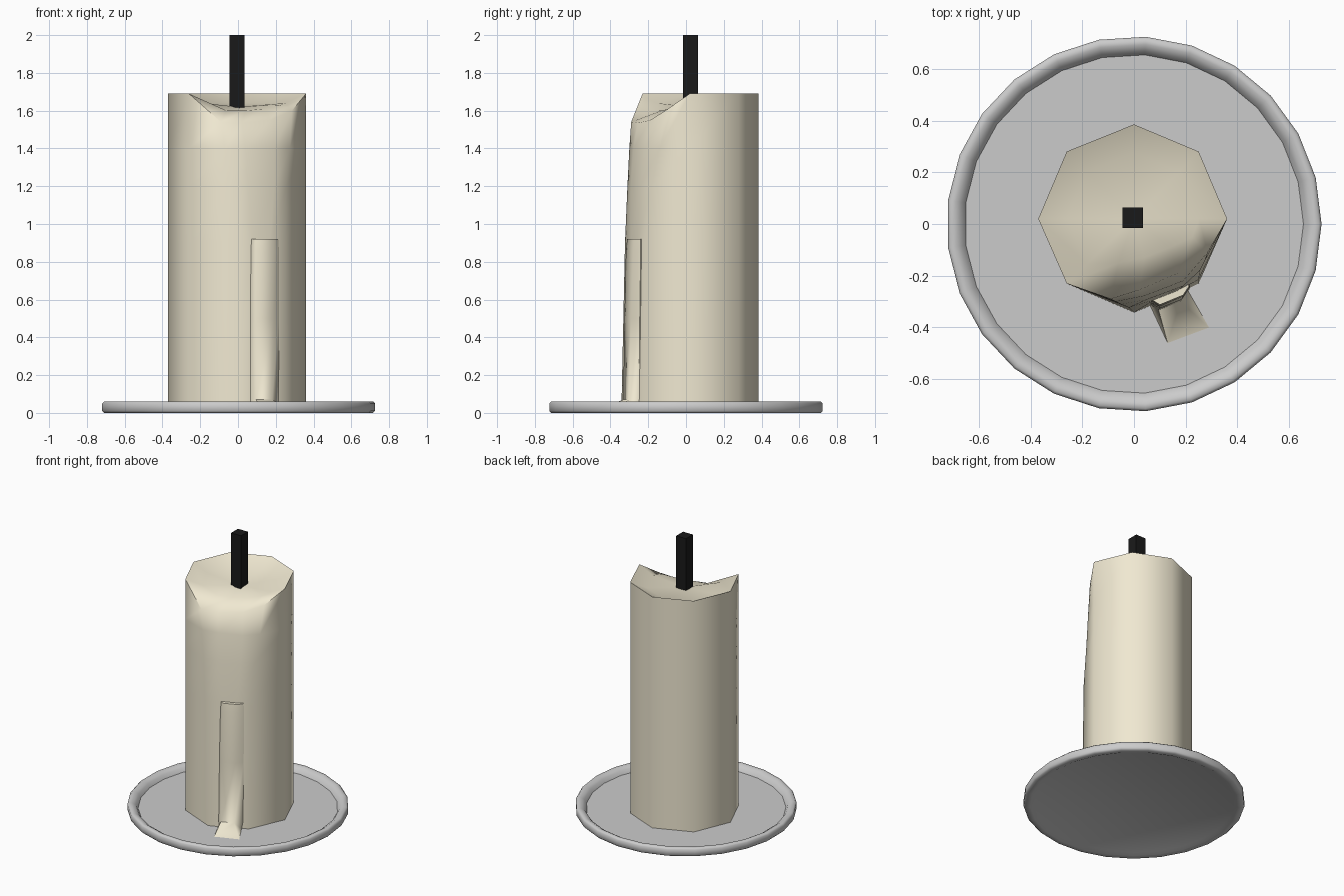
import bpy, bmesh, math

if "Cube" in bpy.data.objects:
    bpy.data.objects.remove(bpy.data.objects["Cube"])


def colour(name, rgb):
    m = bpy.data.materials.new(name)
    m.diffuse_color = (*rgb, 1)
    m.use_nodes = True
    m.node_tree.nodes["Principled BSDF"].inputs["Base Color"].default_value = m.diffuse_color
    return m


def make(name, bm, mat=None, angle=60):
    bmesh.ops.recalc_face_normals(bm, faces=bm.faces)
    me = bpy.data.meshes.new(name)
    bm.to_mesh(me)
    bm.free()
    ob = bpy.data.objects.new(name, me)
    bpy.context.collection.objects.link(ob)
    if mat:
        me.materials.append(mat)
    bpy.ops.object.select_all(action='DESELECT')
    ob.select_set(True)
    bpy.context.view_layer.objects.active = ob
    bpy.ops.object.shade_smooth_by_angle(angle=math.radians(angle))
    return ob


def loft(rings, cap_start=True, cap_end=True, closed=False):
    """Bridge equal-length rings of points with quads."""
    bm = bmesh.new()
    vs = [[bm.verts.new(p) for p in r] for r in rings]
    n = len(vs[0])
    pairs = list(zip(vs, vs[1:])) + ([(vs[-1], vs[0])] if closed else [])
    for a, b in pairs:
        for i in range(n):
            j = (i + 1) % n
            bm.faces.new((a[i], a[j], b[j], b[i]))
    if cap_start:
        bm.faces.new(vs[0][::-1])
    if cap_end:
        bm.faces.new(vs[-1])
    return bm, vs


wax = colour("wax", (0.87, 0.81, 0.64))
black = colour("wick_black", (0.01, 0.01, 0.01))

# Plate: 25-sided floor with a raised rounded rim
SIDES = 25
profile = [(0.655, 0.02), (0.67, 0.045), (0.695, 0.06), (0.715, 0.06),
           (0.725, 0.05), (0.725, 0.01), (0.715, 0.0), (0.68, 0.0), (0.655, 0.012)]
rings = [[(r * math.cos(math.tau * i / SIDES), r * math.sin(math.tau * i / SIDES), z)
          for i in range(SIDES)] for r, z in profile]
bm, _ = loft(rings)
make("plate", bm, angle=50)

# Candle body: octagon whose front right is melted into a spout
back = [(0.36, 0.02), (0.25, 0.28), (0, 0.385), (-0.26, 0.28), (-0.37, 0.02), (-0.26, -0.23)]
front = [
    (0.02, [(0, -0.342), (0.09, -0.305), (0.17, -0.27), (0.25, -0.23)]),
    (0.90, [(-0.02, -0.323), (0.08, -0.293), (0.17, -0.258), (0.25, -0.215)]),
    (1.20, [(-0.05, -0.31), (0.05, -0.292), (0.19, -0.24), (0.255, -0.18)]),
    (1.40, [(-0.07, -0.30), (0.04, -0.278), (0.19, -0.22), (0.275, -0.14)]),
]
rings = [[(x, y, z) for x, y in back + pts] for z, pts in front]
rings.append([(x, y, 1.69) for x, y in back] +
             [(-0.09, -0.29, 1.54), (0.02, -0.255, 1.535), (0.17, -0.19, 1.55), (0.285, -0.11, 1.60)])
rings.append([(x * 0.7, 0.02 + (y - 0.02) * 0.7, 1.64) for x, y in back] +
             [(-0.06, -0.15, 1.60), (0.04, -0.13, 1.60), (0.14, -0.09, 1.61), (0.225, -0.05, 1.63)])
bm, vs = loft(rings, cap_end=False)
centre = bm.verts.new((0, 0.02, 1.62))
for i in range(10):
    bm.faces.new((vs[-1][i], vs[-1][(i + 1) % 10], centre))
make("candle_body", bm, wax)

# Wax drip running down the front and flaring at the foot
inner = [(0.18, -0.20), (0.06, -0.25)]
sections = [
    (0.02, [(0.06, -0.31), (0.13, -0.46), (0.29, -0.40), (0.21, -0.26)]),
    (0.07, [(0.055, -0.308), (0.095, -0.332), (0.18, -0.30), (0.215, -0.25)]),
    (0.50, [(0.06, -0.303), (0.10, -0.326), (0.185, -0.292), (0.217, -0.245)]),
    (0.86, [(0.068, -0.298), (0.10, -0.318), (0.19, -0.28), (0.217, -0.24)]),
    (0.92, [(0.072, -0.295), (0.10, -0.312), (0.19, -0.275), (0.213, -0.24)]),
]
bm, _ = loft([[(x, y, z) for x, y in pts + inner] for z, pts in sections])
make("wax_drip", bm, wax)

# Wick
h = 0.039
square = [(-h, -h), (h, -h), (h, h), (-h, h)]
bm, _ = loft([[(x - 0.005, y + 0.024, z) for x, y in square] for z in (1.60, 2.0)])
make("wick", bm, black, 30)
